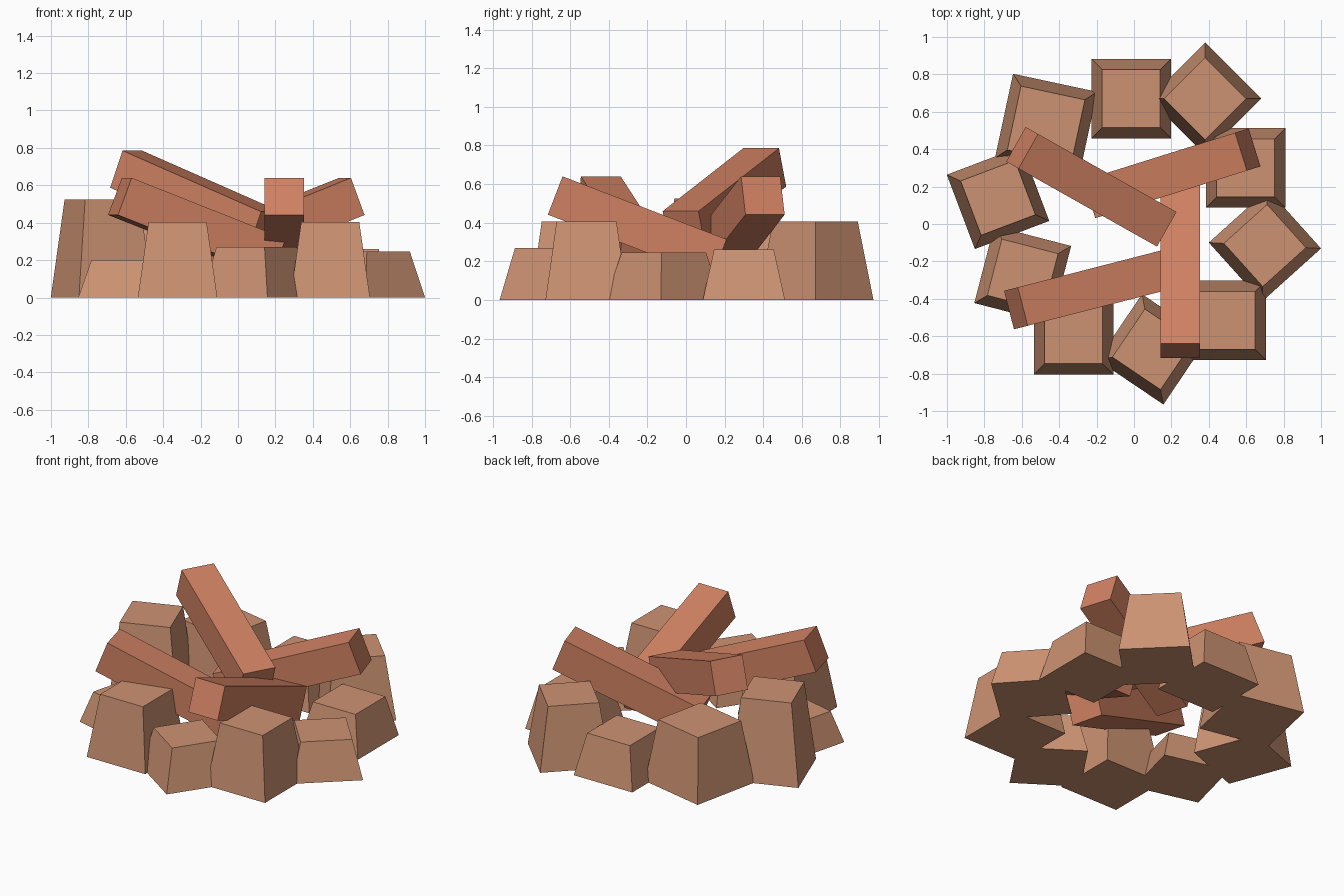
import bpy, bmesh, math
from mathutils import Matrix, Vector

if "Cube" in bpy.data.objects:
    bpy.data.objects.remove(bpy.data.objects["Cube"])


def material(name, rgb):
    m = bpy.data.materials.new(name)
    m.diffuse_color = (*rgb, 1)
    m.use_nodes = True
    m.node_tree.nodes["Principled BSDF"].inputs["Base Color"].default_value = m.diffuse_color
    return m


STONE = material("tan stone", (0.61, 0.29, 0.17))
WOOD = material("reddish wood", (0.63, 0.22, 0.122))


def add_object(name, bm, mat, matrix):
    mesh = bpy.data.meshes.new(name)
    bm.to_mesh(mesh)
    bm.free()
    mesh.materials.append(mat)
    ob = bpy.data.objects.new(name, mesh)
    ob.matrix_world = matrix
    bpy.context.collection.objects.link(ob)


# Stone: a block tapering towards its flat top
def stone(i, x, y, height, turn, size=0.425, taper=0.73):
    bm = bmesh.new()
    bmesh.ops.create_cube(bm, size=1)
    for v in bm.verts:
        s = size * (taper if v.co.z > 0 else 1)
        v.co = Vector((v.co.x * s, v.co.y * s, (v.co.z + 0.5) * height))
    add_object(f"ring_stone_{i}", bm, STONE,
               Matrix.Translation((x, y, 0)) @ Matrix.Rotation(math.radians(turn), 4, 'Z'))


# Log: a square beam, its local +x end raised and pointing outwards
def log(i, x, y, z, heading, tilt=21):
    bm = bmesh.new()
    bmesh.ops.create_cube(bm, size=1)
    bmesh.ops.scale(bm, vec=(0.91, 0.2125, 0.2125), verts=bm.verts)
    add_object(f"fire_log_{i}", bm, WOOD,
               Matrix.Translation((x, y, z))
               @ Matrix.Rotation(math.radians(heading), 4, 'Z')
               @ Matrix.Rotation(math.radians(-tilt), 4, 'Y'))


# Ring of stones: x, y, height, turn
ring = [
    (-0.015, 0.67, 0.27, 0),
    (0.38, 0.67, 0.405, 45),
    (0.597, 0.30, 0.26, 0),
    (0.70, -0.115, 0.245, 42),
    (0.493, -0.515, 0.405, 0),
    (0.10, -0.67, 0.27, -34),
    (-0.323, -0.592, 0.405, 0),
    (-0.595, -0.27, 0.20, -14.5),
    (-0.727, 0.14, 0.525, 20.7),
]
for i, s in enumerate(ring, 1):
    stone(i, *s)
stone(10, -0.47, 0.53, 0.405, -12.1, 0.46, 0.76)  # the broadest stone

# Leaning logs; the last one rests on the others
log(1, 0.247, -0.2525, 0.3775, -90)
log(2, -0.22, -0.345, 0.3775, 194.4)
log(3, 0.203, 0.271, 0.3775, 17.4)
log(4, -0.228, 0.199, 0.523, 150.6)
